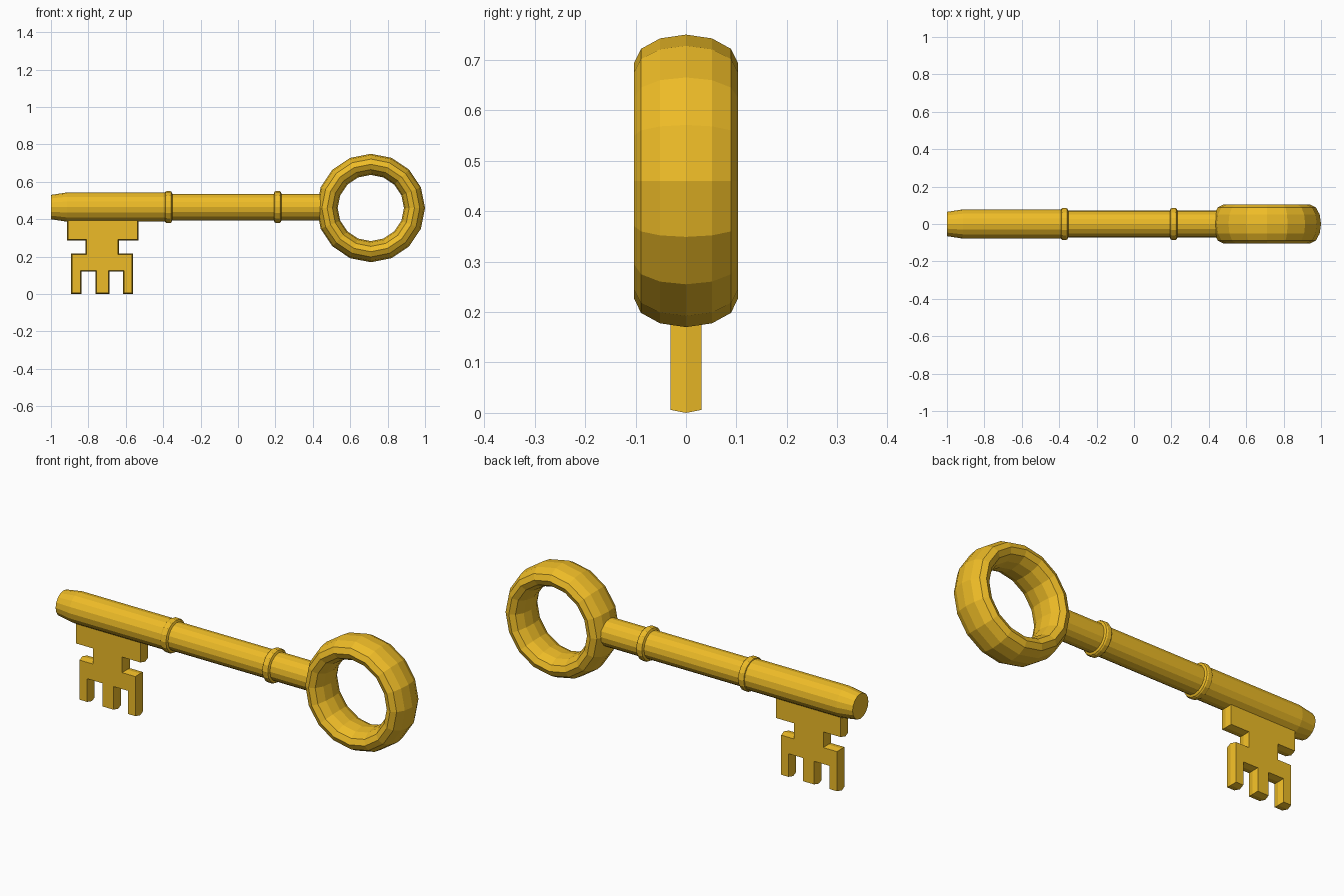
import bpy, bmesh
from math import sin, cos, tau

if "Cube" in bpy.data.objects:
    bpy.data.objects.remove(bpy.data.objects["Cube"])

AXIS_Z = 0.465
brass = bpy.data.materials.new("brass")
brass.diffuse_color = (0.85, 0.5, 0.02, 1)
brass.use_nodes = True
brass.node_tree.nodes["Principled BSDF"].inputs["Base Color"].default_value = brass.diffuse_color


def make_object(name, bm):
    bmesh.ops.recalc_face_normals(bm, faces=bm.faces[:])
    mesh = bpy.data.meshes.new(name)
    bm.to_mesh(mesh)
    bm.free()
    mesh.materials.append(brass)
    obj = bpy.data.objects.new(name, mesh)
    bpy.context.collection.objects.link(obj)
    return obj


def bridge(bm, a, b):
    for i in range(len(a)):
        j = (i + 1) % len(a)
        bm.faces.new((a[i], a[j], b[j], b[i]))


def turned(name, profile, sides=16):
    """Turn (x, radius) points around the shaft axis, with capped ends."""
    bm = bmesh.new()
    rings = [[bm.verts.new((x, r * cos(tau * i / sides), AXIS_Z + r * sin(tau * i / sides)))
              for i in range(sides)] for x, r in profile]
    for a, b in zip(rings, rings[1:]):
        bridge(bm, a, b)
    bm.faces.new(rings[0])
    bm.faces.new(rings[-1])
    return make_object(name, bm)


# Shaft with a tapered tip and a thinner rear half
turned("shaft", [(-1, 0.065), (-0.915, 0.078), (-0.37, 0.078), (-0.37, 0.071), (0.49, 0.071)])

# Rounded collars
for name, x in (("front_collar", -0.372), ("rear_collar", 0.212)):
    turned(name, [(x - 0.022, 0.068), (x - 0.016, 0.082), (x - 0.009, 0.086),
                  (x + 0.009, 0.086), (x + 0.016, 0.082), (x + 0.022, 0.068)])

# Ring handle: 16 segments of a 12-sided elliptical section
bm = bmesh.new()
loops = []
for i in range(16):
    a = tau * i / 16
    loop = []
    for j in range(12):
        b = tau * j / 12
        r = 0.2335 + 0.0565 * cos(b)
        loop.append(bm.verts.new((0.71 + r * cos(a), 0.103 * sin(b), 0.46 + r * sin(a))))
    loops.append(loop)
for i in range(16):
    bridge(bm, loops[i], loops[(i + 1) % 16])
make_object("ring_handle", bm)

# Toothed bit: outline counter-clockwise in x, z
outline = [(-0.914, 0.44), (-0.914, 0.286), (-0.815, 0.286), (-0.815, 0.217), (-0.893, 0.217),
           (-0.893, 0), (-0.837, 0), (-0.837, 0.12), (-0.762, 0.12), (-0.762, 0),
           (-0.687, 0), (-0.687, 0.12), (-0.615, 0.12), (-0.615, 0), (-0.561, 0),
           (-0.561, 0.217), (-0.636, 0.217), (-0.636, 0.286), (-0.532, 0.286), (-0.532, 0.44)]


def inset(points, d):
    sign = lambda v: (v > 1e-6) - (v < -1e-6)
    result = []
    for i, (x, z) in enumerate(points):
        px, pz = points[i - 1]
        nx, nz = points[(i + 1) % len(points)]
        # inward normals of both neighbouring axis-aligned edges
        ix = -sign(z - pz) - sign(nz - z)
        iz = sign(x - px) + sign(nx - x)
        result.append((x + d * ix, z + d * iz))
    return result


# The rim is slightly ridged along the middle
bm = bmesh.new()
layers = [[bm.verts.new((x, y, z)) for x, z in inset(outline, d)]
          for y, d in ((-0.031, 0.006), (0, 0), (0.031, 0.006))]
bridge(bm, layers[0], layers[1])
bridge(bm, layers[1], layers[2])
bm.faces.new(layers[0])
bm.faces.new(layers[2])
make_object("toothed_bit", bm)
